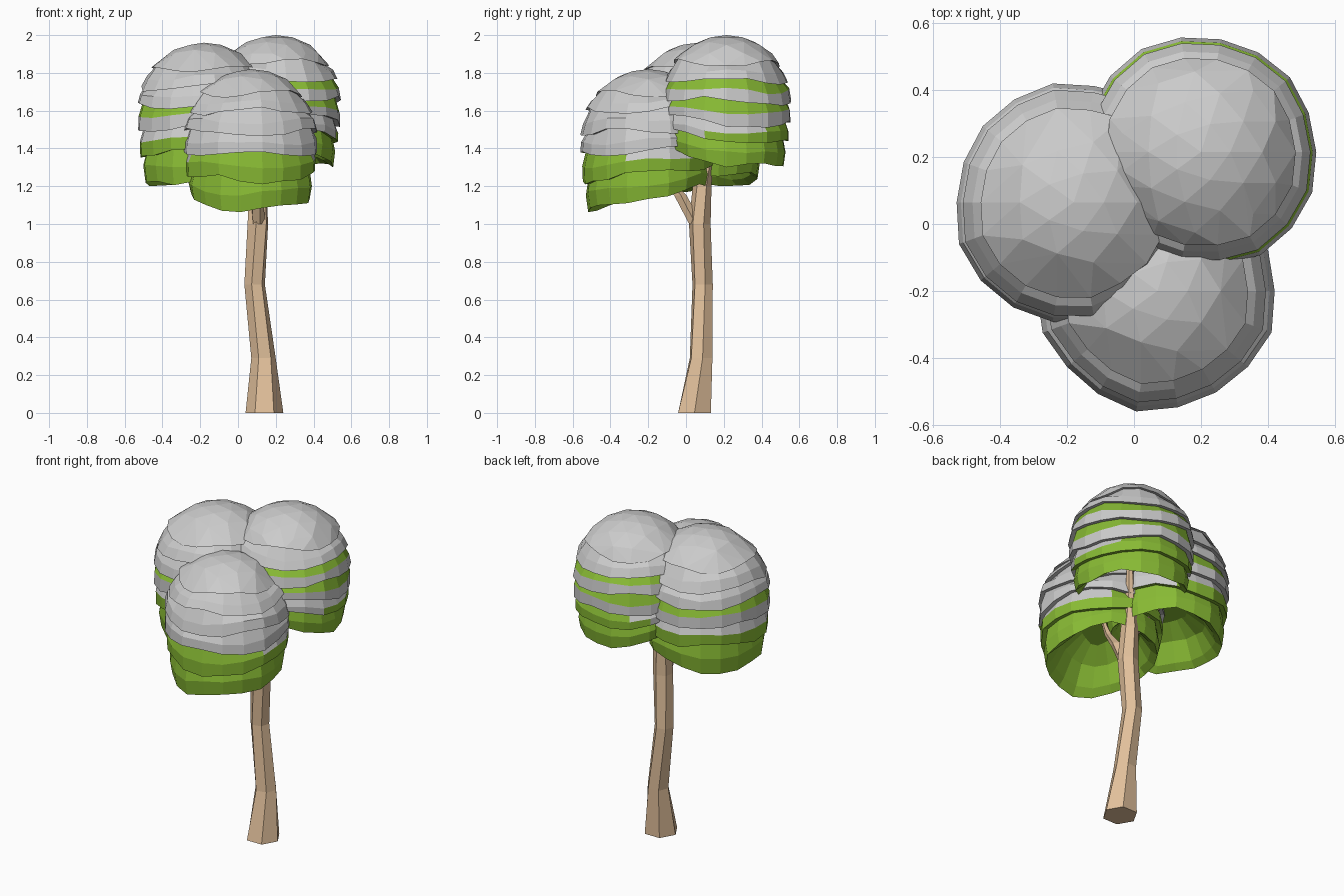
import bpy, bmesh, math, random
from mathutils import Vector

if "Cube" in bpy.data.objects:
    bpy.data.objects.remove(bpy.data.objects["Cube"])

random.seed(4)
SEG = 18


def material(name, color=None):
    m = bpy.data.materials.new(name)
    if color:
        m.diffuse_color = color
    return m


PLAIN = material("plain")
LEAF = material("leaf", (0.25, 0.5, 0.035, 1))
BARK = material("bark", (0.76, 0.53, 0.33, 1))


def finish(bm, name, mats):
    bmesh.ops.recalc_face_normals(bm, faces=bm.faces)
    me = bpy.data.meshes.new(name)
    bm.to_mesh(me)
    bm.free()
    for m in mats:
        me.materials.append(m)
    ob = bpy.data.objects.new(name, me)
    bpy.context.collection.objects.link(ob)
    return ob


def bridge(bm, a, b, mat=0):
    n = len(a)
    for i in range(n):
        f = bm.faces.new((a[i], a[(i + 1) % n], b[(i + 1) % n], b[i]))
        f.material_index = mat


def limb(name, path, sides=6):
    """Faceted tube through (x, y, z, radius) points with level rings."""
    bm = bmesh.new()
    rings = []
    for k, (x, y, z, r) in enumerate(path):
        ring = []
        for i in range(sides):
            a = 2 * math.pi * i / sides + 0.12 * k
            ring.append(bm.verts.new((x + r * math.cos(a), y + r * math.sin(a), z)))
        rings.append(ring)
    for a, b in zip(rings, rings[1:]):
        bridge(bm, a, b)
    bm.faces.new(rings[0])
    bm.faces.new(rings[-1])
    finish(bm, name, [BARK])


def crown(name, cx, cy, top, R, lips, out, tilt, snow_z, bands=()):
    """Dome with overlapping leaf tiers; lips are depths below the top."""
    bm = bmesh.new()
    cz = top - R
    last = lips[-1]
    wobble = [1 + random.uniform(-0.025, 0.02) for _ in range(SEG)]
    phases = [random.uniform(0, 6.28) for _ in lips]

    def radius(d):
        if d < R:
            return math.sqrt(R * R - (R - d) ** 2)
        return R * (1 - 0.12 * ((d - R) / (last - R)) ** 2)

    def ring(d, r, i, w=1.0):
        vs = []
        for s in range(SEG):
            a = 2 * math.pi * s / SEG
            dz = -tilt * math.cos(a - out) * (d / last) ** 2
            dz += w * (0.016 * math.sin(3 * a + phases[i]) + random.uniform(-0.009, 0.009))
            q = r * wobble[s]
            vs.append(bm.verts.new((cx + q * math.cos(a), cy + q * math.sin(a), top - d + dz)))
        return vs

    # Rounded cap: hull of icosphere points and the first lip
    rim = ring(lips[0], radius(lips[0]), 0)
    ico = bmesh.new()
    bmesh.ops.create_icosphere(ico, subdivisions=3, radius=R)
    cap = [bm.verts.new(v.co + Vector((cx, cy, cz))) for v in ico.verts
           if v.co.z > R - lips[0] + 0.045]
    ico.free()
    rim_copy = [bm.verts.new(v.co) for v in rim]
    bmesh.ops.convex_hull(bm, input=cap + rim_copy)
    bm.normal_update()
    low = [f for f in bm.faces if all(v in set(rim_copy) for v in f.verts)]
    bmesh.ops.delete(bm, geom=low, context='FACES_ONLY')

    # Stepped tiers
    prev = rim
    for i in range(1, len(lips)):
        d0, d1 = lips[i - 1], lips[i]
        inset = [bm.verts.new((cx + (v.co.x - cx) * 0.92, cy + (v.co.y - cy) * 0.92,
                               v.co.z + 0.004)) for v in prev]
        bridge(bm, prev, inset)
        dm = d0 + (d1 - d0) * 0.45
        mid = ring(dm, radius(dm) * 0.985, i, 0.7)
        bridge(bm, inset, mid, 1 if i in bands else 0)
        lip = ring(d1, radius(d1), i)
        bridge(bm, mid, lip)
        prev = lip

    # Hollow underside
    for d, k in ((last - 0.03, 0.86), (last - 0.13, 0.68), (last - 0.2, 0.36)):
        inner = ring(d, R * 0.9 * k, len(lips) - 1)
        bridge(bm, prev, inner, 1)
        prev = inner
    f = bm.faces.new(prev)
    f.material_index = 1
    bmesh.ops.remove_doubles(bm, verts=bm.verts, dist=0.0005)

    # Green lower foliage
    for f in bm.faces:
        c = f.calc_center_median()
        a = math.atan2(c.y - cy, c.x - cx)
        if c.z < snow_z + 0.03 * math.sin(2 * a + phases[0]):
            f.material_index = 1
    finish(bm, name, [PLAIN, LEAF])


# Trunk and branches
limb("trunk", [(0.14, 0.045, 0, 0.1), (0.135, 0.08, 0.29, 0.065), (0.088, 0.088, 0.68, 0.056),
               (0.105, 0.073, 1.0, 0.058), (0.105, 0.085, 1.2, 0.05),
               (0.125, 0.115, 1.36, 0.03), (0.19, 0.19, 1.6, 0.015)])
limb("front_branch", [(0.107, 0.05, 1.0, 0.035), (0.1, -0.03, 1.15, 0.035),
                      (0.085, -0.12, 1.26, 0.022), (0.07, -0.2, 1.42, 0.01)], 5)
limb("left_branch", [(0.09, 0.08, 1.16, 0.035), (0.02, 0.08, 1.27, 0.028),
                     (-0.12, 0.07, 1.42, 0.012)], 5)

# Foliage crowns
crown("back_crown", 0.2, 0.215, 2.0, 0.35, [0.15, 0.24, 0.34, 0.45, 0.53, 0.64],
      math.radians(50), 0.06, 1.5, (2, 3))
crown("left_crown", -0.18, 0.065, 1.96, 0.36, [0.14, 0.24, 0.33, 0.45, 0.57, 0.72],
      math.radians(180), 0.03, 1.45, (3,))
crown("front_crown", 0.07, -0.2, 1.82, 0.36, [0.13, 0.22, 0.33, 0.43, 0.55, 0.68],
      math.radians(-90), 0.06, 1.37)

for m in bpy.data.materials:
    if m.users and not m.is_grease_pencil:
        m.use_nodes = True
        m.node_tree.nodes["Principled BSDF"].inputs["Base Color"].default_value = m.diffuse_color
